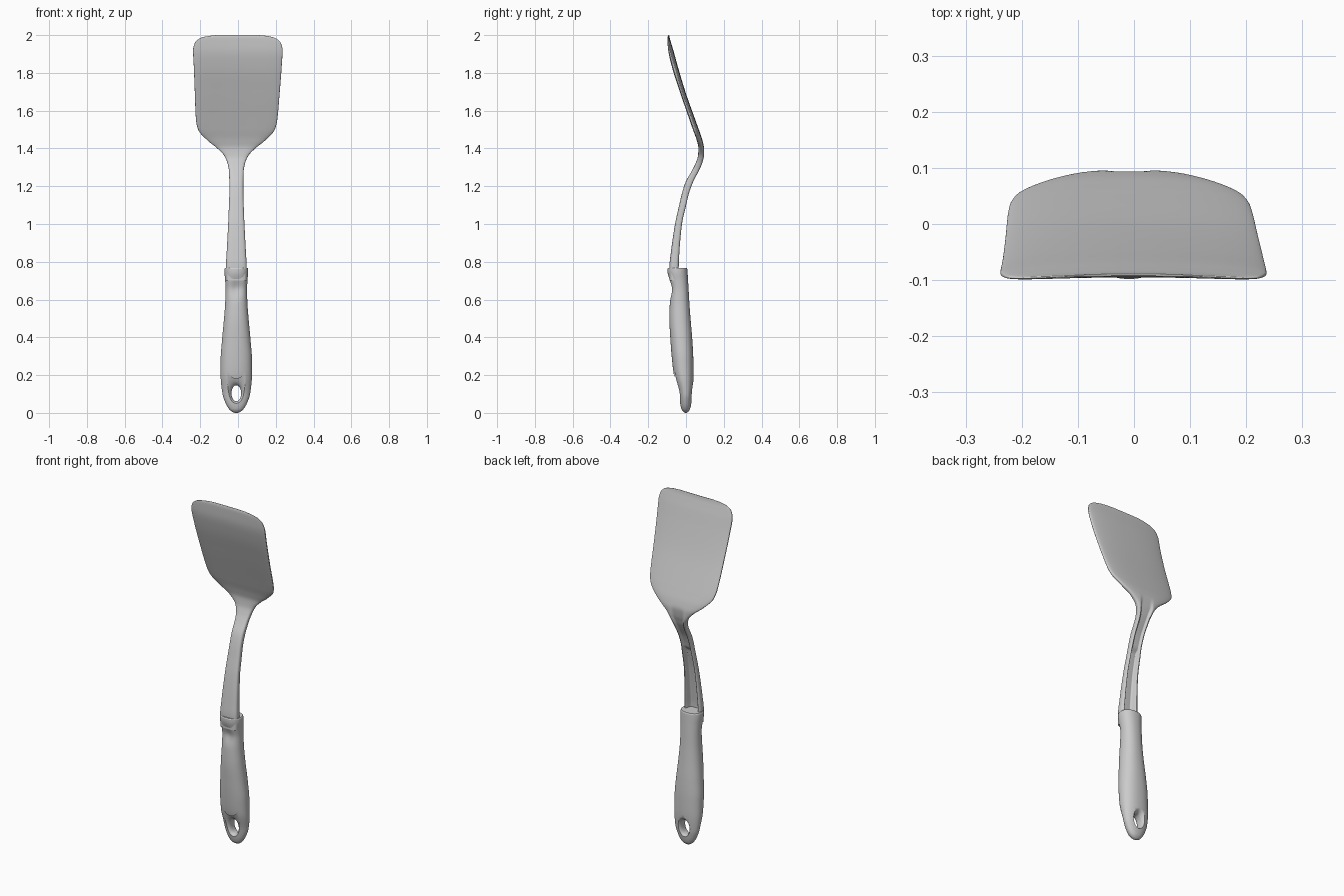
import bpy, bmesh, math

cube = bpy.data.objects.get("Cube")
if cube:
    bpy.data.objects.remove(cube)

grey = bpy.data.materials.new("plain grey")
grey.use_nodes = True
colour = (0.6, 0.6, 0.6, 1)
grey.diffuse_color = colour
grey.node_tree.nodes["Principled BSDF"].inputs["Base Color"].default_value = colour


def smoothstep(low, high, value):
    t = min(max((value - low) / (high - low), 0), 1)
    return t * t * (3 - 2 * t)


def profile(keys, column):
    """Smooth curve through one column of the key rows, without overshoot."""
    z = [row[0] for row in keys]
    v = [row[column] for row in keys]
    rise = [(v[i + 1] - v[i]) / (z[i + 1] - z[i]) for i in range(len(z) - 1)]
    slope = [rise[0]]
    for a, b in zip(rise, rise[1:]):
        slope.append(2 * a * b / (a + b) if a * b > 0 else 0)
    slope.append(rise[-1])

    def value(at):
        i = max(k for k in range(len(z) - 1) if z[k] <= at or k == 0)
        h = z[i + 1] - z[i]
        t = (at - z[i]) / h
        s = t * t * (3 - 2 * t)
        return (v[i] * (1 - s) + v[i + 1] * s
                + h * t * (1 - t) * (slope[i] * (1 - t) - slope[i + 1] * t))
    return value


def finish(name, bm):
    bmesh.ops.recalc_face_normals(bm, faces=bm.faces)
    mesh = bpy.data.meshes.new(name)
    bm.to_mesh(mesh)
    bm.free()
    mesh.materials.append(grey)
    obj = bpy.data.objects.new(name, mesh)
    bpy.context.collection.objects.link(obj)
    return obj


def bridge(bm, rings):
    count = len(rings[0])
    for low, high in zip(rings, rings[1:]):
        for i in range(count):
            j = (i + 1) % count
            bm.faces.new((low[i], low[j], high[j], high[i]))
    bm.faces.new(rings[0])
    bm.faces.new(rings[-1])


def loft(name, keys, power, centre, shape, steps, around=72):
    """Stack rounded sections; keys hold height, half width, front and back."""
    half_width, front, back = (profile(keys, c) for c in (1, 2, 3))
    levels = set()
    for a, b in zip(keys, keys[1:]):
        levels.update(a[0] + (b[0] - a[0]) * k / steps for k in range(steps + 1))
    bm = bmesh.new()
    rings = []
    for z in sorted(levels):
        w, f, b = half_width(z), front(z), back(z)
        ring = []
        for i in range(around):
            a = math.tau * (i + 0.5) / around
            c, s = math.cos(a), math.sin(a)
            x = w * math.copysign(abs(c) ** power, c)
            y = (f + b) / 2 + (b - f) / 2 * math.copysign(abs(s) ** power, s)
            y += shape(x, z, w, b - f, s)
            ring.append(bm.verts.new((x + centre(z), y, z)))
        rings.append(ring)
    bridge(bm, rings)
    return finish(name, bm)


def smooth(obj, angle):
    bpy.ops.object.select_all(action='DESELECT')
    obj.select_set(True)
    bpy.context.view_layer.objects.active = obj
    bpy.ops.object.shade_smooth_by_angle(angle=math.radians(angle))


# Blade and shaft: one lofted body with a channel along the back
blade_keys = [
    (.70, .054, -.088, -.033), (.77, .055, -.088, -.034),
    (.85, .051, -.08, -.031), (1, .043, -.058, -.018),
    (1.1, .039, -.036, .004), (1.16, .037, -.022, .018),
    (1.22, .037, -.003, .04), (1.28, .039, .03, .07),
    (1.32, .046, .05, .088), (1.36, .063, .063, .097),
    (1.4, .1, .066, .096), (1.44, .15, .058, .088),
    (1.5, .203, .038, .068), (1.55, .215, .021, .05),
    (1.7, .225, -.03, -.003), (1.84, .233, -.074, -.045),
    (1.92, .237, -.091, -.067), (1.96, .227, -.094, -.079),
    (1.985, .197, -.095, -.086), (1.996, .15, -.094, -.088), (2, .11, -.092, -.089)]


def channel(x, z, w, thick, side):
    bend = -.006 * (x / .2) ** 2
    if side < 0:
        return bend
    deep = 1 - smoothstep(1.125, 1.15, z)
    shallow = 1 - smoothstep(1.33, 1.43, z)
    depth = thick * (.35 * shallow + .4 * deep)
    reach = min(.78 * w, .045)
    return bend - depth * (1 - smoothstep(.55 * reach, reach, abs(x)))


blade = loft("blade_and_shaft", blade_keys, .6,
             lambda z: -.009 + .008 * smoothstep(1.4, 1.9, z), channel, 6, 120)
smooth(blade, 50)

# Handle: swelling grip with a thumb dimple on the front
handle_keys = [
    (0, .008, -.004, .004), (.006, .022, -.014, .012),
    (.02, .038, -.024, .021), (.05, .056, -.031, .028),
    (.1, .073, -.037, .034), (.2, .083, -.064, .04),
    (.28, .083, -.074, .039), (.38, .076, -.082, .034),
    (.5, .065, -.088, .024), (.58, .059, -.086, .018),
    (.65, .057, -.083, .014), (.7, .059, -.09, .011),
    (.75, .063, -.098, .008), (.761, .063, -.098, .007), (.767, .06, -.095, .004)]


def dimple(x, z, w, thick, side):
    if side > 0:
        return 0
    return .012 * math.exp(-(x / .03) ** 2 - ((z - .66) / .045) ** 2)


handle = loft("handle", handle_keys, .9, lambda z: -.009, dimple, 6)

# Hanging hole: flared oval cutter pushed through the handle end
bm = bmesh.new()
rings = []
for k in range(-12, 13):
    y = k * .005
    flare = .016 * (abs(y) / .035) ** 3
    rings.append([bm.verts.new((
        -.009 + (.026 + flare) * math.cos(math.tau * i / 48), y,
        .104 + (.042 + flare) * math.sin(math.tau * i / 48))) for i in range(48)])
bridge(bm, rings)
cutter = finish("hole_cutter", bm)
cutter.hide_render = True
cut = handle.modifiers.new("hanging_hole", 'BOOLEAN')
cut.operation = 'DIFFERENCE'
cut.solver = 'EXACT'
cut.object = cutter
bpy.context.view_layer.objects.active = handle
bpy.ops.object.modifier_apply(modifier=cut.name)
bpy.data.objects.remove(cutter)
smooth(handle, 40)
